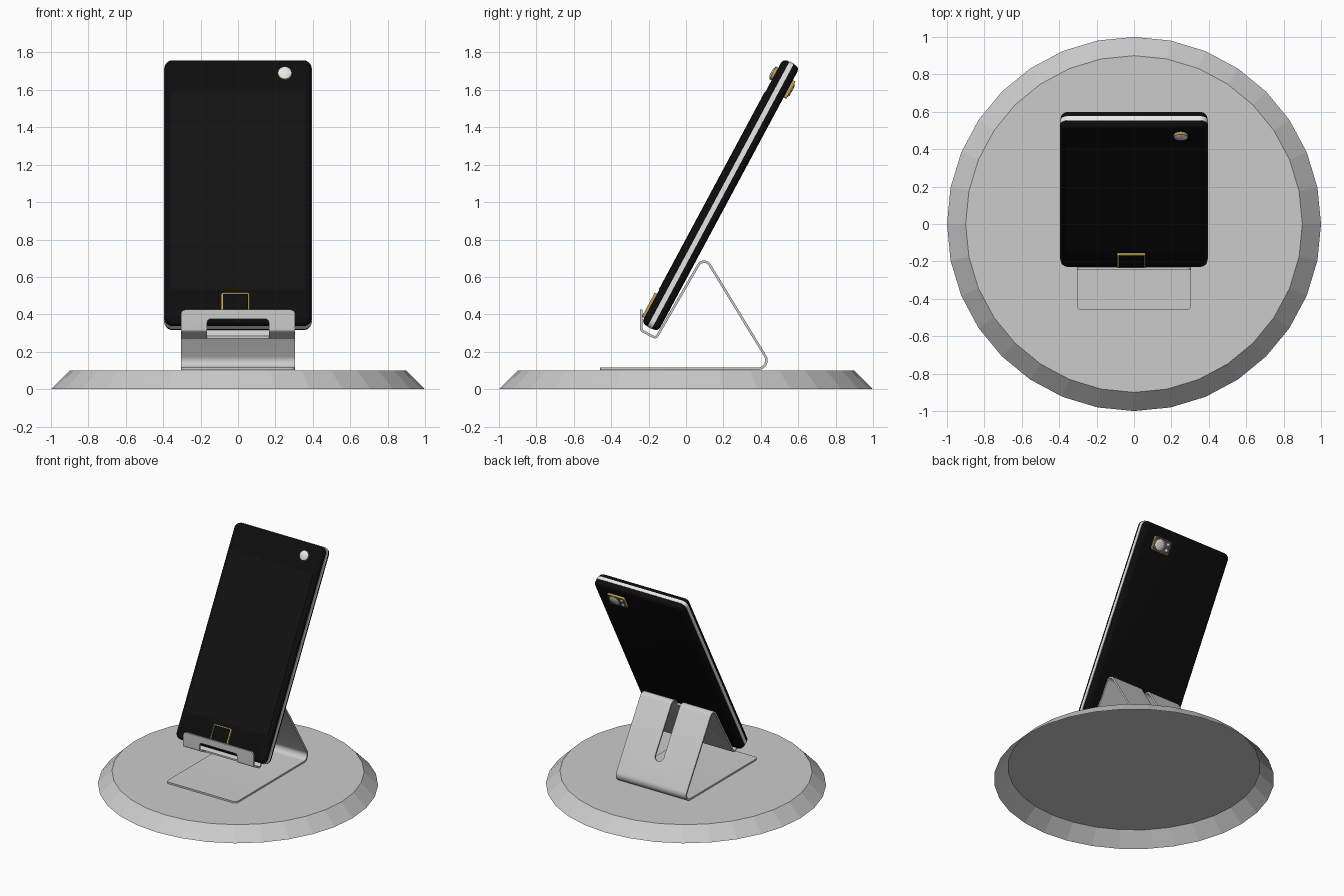
import bpy, bmesh, math
from mathutils import Vector, Matrix

if "Cube" in bpy.data.objects:
    bpy.data.objects.remove(bpy.data.objects["Cube"])


def material(name, r, g, b):
    m = bpy.data.materials.new(name)
    m.diffuse_color = (r, g, b, 1)
    m.use_nodes = True
    m.node_tree.nodes["Principled BSDF"].inputs["Base Color"].default_value = m.diffuse_color
    return m


METAL = material("brushed grey", 0.6, 0.6, 0.6)
BLACK = material("body black", 0.004, 0.004, 0.004)
SCREEN = material("screen black", 0.006, 0.006, 0.006)
SILVER = material("light silver", 0.8, 0.8, 0.8)
GOLD = material("gold trim", 0.55, 0.36, 0.09)
SMOKE = material("smoky grey", 0.12, 0.11, 0.09)


def make_object(name, bm, mats, smooth=True):
    bmesh.ops.recalc_face_normals(bm, faces=bm.faces)
    me = bpy.data.meshes.new(name)
    bm.to_mesh(me)
    bm.free()
    for m in mats:
        me.materials.append(m)
    ob = bpy.data.objects.new(name, me)
    bpy.context.collection.objects.link(ob)
    if smooth:
        smooth_object(ob)
    return ob


def smooth_object(ob):
    bpy.ops.object.select_all(action='DESELECT')
    ob.select_set(True)
    bpy.context.view_layer.objects.active = ob
    bpy.ops.object.shade_smooth_by_angle(angle=math.radians(35))


def rounded_rect(w, h, r, seg):
    pts = []
    for i, (sx, sy) in enumerate([(1, 1), (-1, 1), (-1, -1), (1, -1)]):
        for k in range(seg + 1):
            a = math.pi / 2 * (i + k / seg)
            pts.append((sx * (w / 2 - r) + r * math.cos(a), sy * (h / 2 - r) + r * math.sin(a)))
    return pts


def slab(name, x, y, w, h, r, layers, mats, bands, caps, matrix, seg=6):
    """Stack of rounded rectangles: layers are (height, inset), bands and caps are material slots."""
    bm = bmesh.new()
    rings = []
    for z, inset in layers:
        pts = rounded_rect(w - 2 * inset, h - 2 * inset, max(r - inset, 0.002), seg)
        rings.append([bm.verts.new((x + px, y + py, z)) for px, py in pts])
    n = len(rings[0])
    for a, b, mat in zip(rings, rings[1:], bands):
        for i in range(n):
            j = (i + 1) % n
            bm.faces.new((a[i], a[j], b[j], b[i])).material_index = mat
    for ring, mat in zip((rings[0], rings[-1]), caps):
        bm.faces.new(ring).material_index = mat
    ob = make_object(name, bm, mats)
    ob.matrix_world = matrix
    return ob


def fillet_path(corners, radii, seg=8):
    """Polyline (y, z) with every inner corner rounded."""
    pts = [Vector(corners[0])]
    for p, c, q, r in zip(corners, corners[1:], corners[2:], radii):
        p, c, q = Vector(p), Vector(c), Vector(q)
        u, v = (p - c).normalized(), (q - c).normalized()
        half = u.angle(v) / 2
        centre = c + (u + v).normalized() * (r / math.sin(half))
        start, end = c + u * r / math.tan(half), c + v * r / math.tan(half)
        a, b = start - centre, end - centre
        total = a.angle(b)
        for k in range(seg + 1):
            t = k / seg
            pts.append(centre + (a * math.sin((1 - t) * total) + b * math.sin(t * total)) / math.sin(total))
    pts.append(Vector(corners[-1]))
    return pts


# Round plinth: open underneath, 32 flat sides
bm = bmesh.new()
rings = [[bm.verts.new((r * math.cos(math.tau * i / 32), r * math.sin(math.tau * i / 32), z))
          for i in range(32)] for r, z in ((1.0, 0.0), (0.9, 0.1))]
for i in range(32):
    j = (i + 1) % 32
    bm.faces.new((rings[0][i], rings[0][j], rings[1][j], rings[1][i]))
bm.faces.new(rings[1])
make_object("round_plinth", bm, [METAL], smooth=False)

# Bent sheet stand: foot, back leg, front rest, ledge and lip
path = fillet_path([(-0.46, 0.109), (0.465, 0.109), (0.096, 0.715), (-0.161, 0.272),
                    (-0.239, 0.314), (-0.239, 0.425)], [0.045, 0.035, 0.018, 0.012])
bm = bmesh.new()
rows = [[bm.verts.new((x, p.x, p.y)) for x in (-0.306, 0.306)] for p in path]
for a, b in zip(rows, rows[1:]):
    bm.faces.new((a[0], a[1], b[1], b[0]))
bmesh.ops.bevel(bm, geom=rows[0] + rows[-1], offset=0.025, segments=4,
                affect='VERTICES', profile=0.5)
stand = make_object("bent_stand", bm, [METAL], smooth=False)
solid = stand.modifiers.new("thickness", 'SOLIDIFY')
solid.thickness, solid.offset = 0.013, 0

# Cutters: cable slot over the ridge and down the back leg, notch through lip and ledge
leg_dir = (Vector((0, 0.465, 0.109)) - Vector((0, 0.096, 0.715))).normalized()
tilt = math.atan2(leg_dir.z, leg_dir.y)
slot_centre = Vector((0, 0.096, 0.715)) + leg_dir * 0.215
cutters = [
    slab("slot_cutter", 0, 0, 0.075, 0.52, 0.037, [(-0.07, 0), (0.06, 0)], [], [0], [0, 0],
         Matrix.Translation(slot_centre) @ Matrix.Rotation(tilt, 4, 'X')),
    slab("notch_cutter", 0, 0, 0.33, 0.16, 0.02, [(-0.07, 0), (0.075, 0)], [], [0], [0, 0],
         Matrix.Translation((0, -0.238, 0.295)) @ Matrix.Rotation(math.pi / 2, 4, 'X')),
]
for c in cutters:
    c.hide_render = True
    cut = stand.modifiers.new("cut", 'BOOLEAN')
    cut.operation, cut.solver, cut.object = 'DIFFERENCE', 'EXACT', c
deps = bpy.context.evaluated_depsgraph_get()
mesh = bpy.data.meshes.new_from_object(stand.evaluated_get(deps))
stand.modifiers.clear()
stand.data = mesh
for c in cutters:
    bpy.data.objects.remove(c)
smooth_object(stand)

# Handset: local x across, y up its length, z out of the screen
TILT = Matrix.Translation((0, 0.185, 1.037)) @ Matrix.Rotation(math.radians(61.8), 4, 'X')

# Body with a silver band round the middle of the edge
slab("handset_body", 0, 0, 0.79, 1.61, 0.045,
     [(-0.05, 0.03), (-0.047, 0.016), (-0.038, 0.007), (-0.026, 0.003), (-0.013, 0.003), (-0.013, 0),
      (0.013, 0), (0.013, 0.003), (0.026, 0.003), (0.038, 0.007), (0.047, 0.016), (0.05, 0.03)],
     [BLACK, SILVER], [0, 0, 0, 0, 1, 1, 1, 0, 0, 0, 0], [0, 0], TILT)

# Screen panel
slab("screen", 0, 0, 0.72, 1.2, 0.005, [(0.048, 0), (0.053, 0)], [SCREEN], [0], [0, 0], TILT, 2)

# Home button with gold frame
slab("home_button", -0.014, -0.698, 0.153, 0.146, 0.012,
     [(0.04, 0), (0.064, 0), (0.064, 0.009), (0.061, 0.011)],
     [GOLD, BLACK], [0, 0, 1], [0, 1], TILT, 3)

# Front lens in a gold ring
slab("front_lens", 0.25, 0.708, 0.076, 0.076, 0.038,
     [(0.04, 0), (0.064, 0), (0.066, 0.004), (0.071, 0.014), (0.073, 0.026)],
     [GOLD, SILVER], [0, 0, 1, 1], [0, 1], TILT)

# Rear camera plate with gold frame
slab("rear_camera_plate", 0.21, 0.672, 0.15, 0.105, 0.012,
     [(-0.04, 0), (-0.066, 0), (-0.066, 0.007), (-0.064, 0.009)],
     [GOLD, SMOKE], [0, 0, 1], [0, 1], TILT, 3)

# Rear lens and two small lamps
for name, x, y, d in (("rear_lens", 0.232, 0.672, 0.08),
                      ("upper_lamp", 0.161, 0.695, 0.024), ("lower_lamp", 0.161, 0.65, 0.024)):
    slab(name, x, y, d, d, d / 2,
         [(-0.06, 0), (-0.068, 0), (-0.072, d * 0.12), (-0.074, d * 0.3)],
         [SILVER], [0, 0, 0], [0, 0], TILT, 5)
